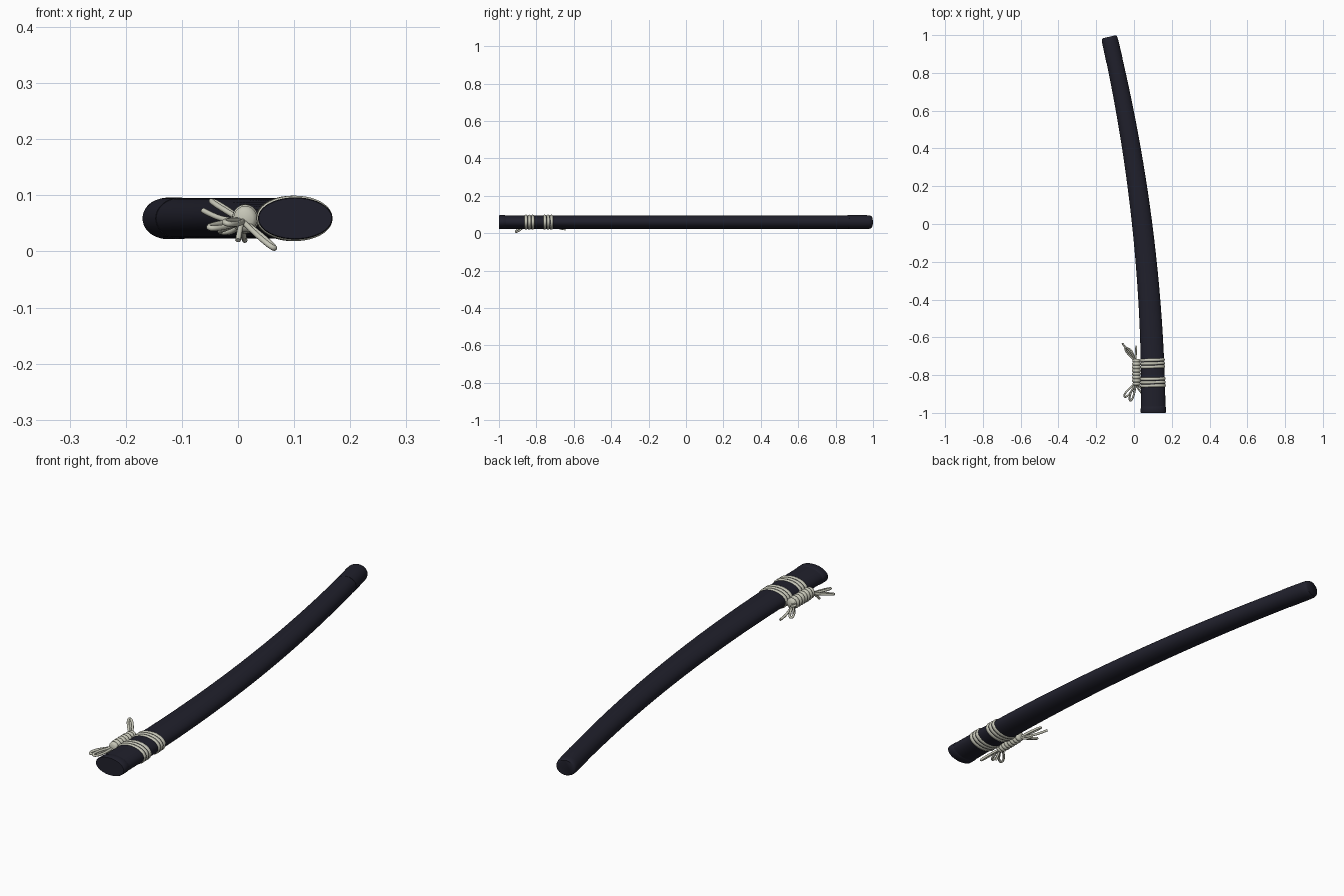
import bpy
import bmesh
from math import sin, cos, pi
from mathutils import Vector

cube = bpy.data.objects.get("Cube")
if cube:
    bpy.data.objects.remove(cube, do_unlink=True)


def material(name, rgb):
    m = bpy.data.materials.new(name)
    m.use_nodes = True
    m.diffuse_color = (*rgb, 1)
    m.node_tree.nodes["Principled BSDF"].inputs["Base Color"].default_value = (*rgb, 1)
    return m


LACQUER = material("dark lacquer", (0.0145, 0.0145, 0.025))
CORD = material("pale cord", (0.56, 0.56, 0.47))
MID_Z = 0.059
HALF_H = 0.036


def centre(y):
    return Vector((0.102 - 0.059 * (y + 1) ** 2, y, MID_Z))


def half_width(y):
    return 0.065 - 0.0115 * (y + 1)


def finish(obj, mat, angle=40):
    obj.data.materials.clear()
    obj.data.materials.append(mat)
    bpy.ops.object.select_all(action="DESELECT")
    obj.select_set(True)
    bpy.context.view_layer.objects.active = obj
    bpy.ops.object.shade_smooth_by_angle(angle=angle * pi / 180)
    return obj


def loft(name, rings, mat, angle=40):
    """Skin closed rings of points and cap both ends."""
    bm = bmesh.new()
    loops = [[bm.verts.new(p) for p in ring] for ring in rings]
    n = len(loops[0])
    for a, b in zip(loops, loops[1:]):
        for i in range(n):
            j = (i + 1) % n
            bm.faces.new((a[i], a[j], b[j], b[i]))
    bm.faces.new(loops[0])
    bm.faces.new(loops[-1])
    bmesh.ops.recalc_face_normals(bm, faces=bm.faces)
    mesh = bpy.data.meshes.new(name)
    bm.to_mesh(mesh)
    bm.free()
    obj = bpy.data.objects.new(name, mesh)
    bpy.context.collection.objects.link(obj)
    return finish(obj, mat, angle)


def tube(name, points, radius, cyclic=False):
    """Round cord along a path, turned into a mesh."""
    curve = bpy.data.curves.new(name, "CURVE")
    curve.dimensions = "3D"
    curve.bevel_depth = radius
    curve.bevel_resolution = 2
    curve.use_fill_caps = True
    spline = curve.splines.new("POLY")
    spline.points.add(len(points) - 1)
    for sp, p in zip(spline.points, points):
        sp.co = (*p, 1)
    spline.use_cyclic_u = cyclic
    obj = bpy.data.objects.new(name, curve)
    bpy.context.collection.objects.link(obj)
    bpy.ops.object.select_all(action="DESELECT")
    obj.select_set(True)
    bpy.context.view_layer.objects.active = obj
    bpy.ops.object.convert(target="MESH")
    return finish(bpy.context.object, CORD, 60)


def section(y, scale=1.0, grow=0.0, n=40):
    """Oval slice across the curved centre line."""
    across = Vector((1, 0.118 * (y + 1), 0)).normalized()
    w, h = half_width(y) * scale + grow, HALF_H * scale + grow
    return [centre(y) + across * w * cos(2 * pi * i / n) + Vector((0, 0, h * sin(2 * pi * i / n)))
            for i in range(n)]


# Scabbard body, mouth collar and end cap
loft("scabbard_body", [section(-0.99 + 1.95 * i / 40) for i in range(41)], LACQUER)
loft("mouth_collar", [section(y, 1, g) for y, g in
                      ((-1, 0), (-0.997, 0.0015), (-0.968, 0.0015), (-0.965, 0))], LACQUER)
loft("end_cap", [section(y, s, 0.001) for y, s in
                 ((0.865, 1), (0.92, 1), (0.965, 1), (0.98, 0.97), (0.987, 0.91), (0.991, 0.82))],
     LACQUER, 50)

# Two bands of three cord turns each
for band, y0 in (("rear", -0.738), ("front", -0.838)):
    for k in (-1, 0, 1):
        tube(f"{band}_band_turn_{k + 2}", section(y0 + 0.018 * k, 1, -0.005), 0.0095, True)

# Knot: ribbed cord bundle beside the scabbard
knot_rings = []
RIBS, STEPS = 8, 6
for i in range(RIBS * STEPS + 1):
    t = i / (RIBS * STEPS)
    r = 0.019 + 0.005 * abs(sin(pi * RIBS * t)) - 0.006 * abs(2 * t - 1) ** 6
    knot_rings.append([(0.013 + r * cos(2 * pi * j / 20), -0.856 + 0.142 * t, 0.058 + 1.1 * r * sin(2 * pi * j / 20))
                       for j in range(20)])
loft("knot_wrap", knot_rings, CORD, 60)


def bow_loop(name, start, tip, width, sag=0.0):
    """Teardrop loop of cord from the knot out to its tip."""
    start, tip = Vector(start), Vector(tip)
    along = tip - start
    side = along.cross(Vector((0.3, 0, 1))).normalized()
    pts = []
    for i in range(28):
        a = 2 * pi * i / 28
        reach = (1 - cos(a)) / 2
        bend = Vector((0, 0, -sag * sin(pi * reach)))
        pts.append(start + along * reach + side * width * sin(a) * (0.35 + 0.65 * reach) + bend)
    tube(name, pts, 0.005, True)


FRONT, REAR = (0.008, -0.845, 0.055), (0.008, -0.725, 0.055)
bow_loop("front_loop_outer", FRONT, (-0.05, -0.915, 0.042), 0.014)
bow_loop("front_loop_middle", FRONT, (-0.02, -0.935, 0.05), 0.013)
bow_loop("front_loop_low", FRONT, (0.064, -0.91, 0.006), 0.011)
bow_loop("rear_loop_high", REAR, (-0.046, -0.655, 0.09), 0.012)
bow_loop("rear_loop_low", REAR, (-0.03, -0.66, 0.035), 0.011, 0.004)


# Loose cord ends
def loose_end(name, start, tip, sag):
    start, tip = Vector(start), Vector(tip)
    tube(name, [start.lerp(tip, i / 8) - Vector((0, 0, sag * sin(pi * i / 8))) for i in range(9)], 0.005)


loose_end("rear_end_outer", REAR, (-0.062, -0.632, 0.073), 0.006)
loose_end("rear_end_inner", REAR, (0.012, -0.645, 0.02), 0.008)
loose_end("front_end", FRONT, (0.0, -0.89, 0.02), -0.004)
